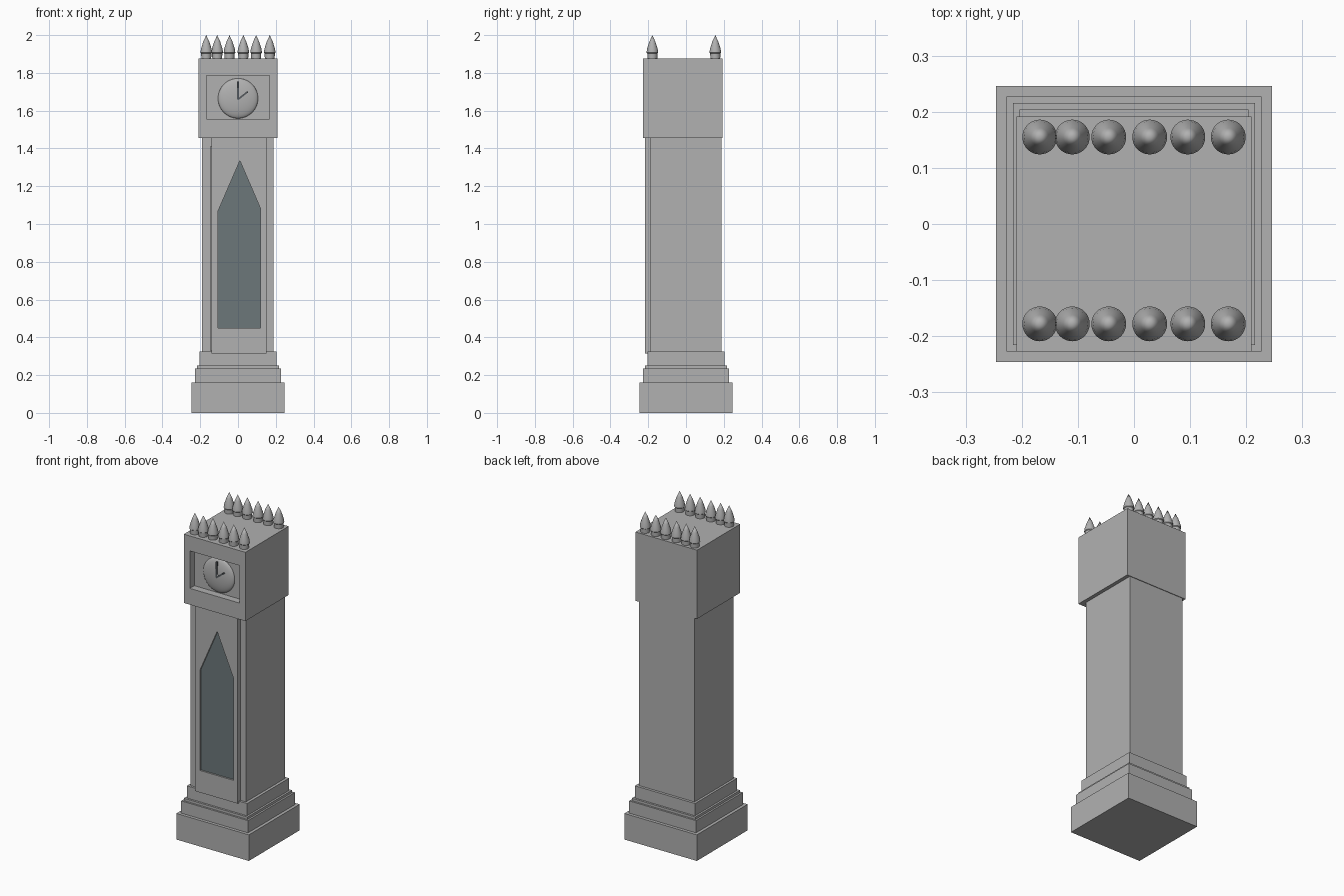
import bpy, bmesh, math
from mathutils import Matrix

cube = bpy.data.objects.get("Cube")
if cube:
    bpy.data.objects.remove(cube, do_unlink=True)


def material(name, color):
    m = bpy.data.materials.new(name)
    m.use_nodes = True
    m.diffuse_color = (*color, 1)
    bsdf = next(n for n in m.node_tree.nodes if n.type == 'BSDF_PRINCIPLED')
    bsdf.inputs["Base Color"].default_value = (*color, 1)
    return m


stone = material("grey stone", (0.44, 0.44, 0.44))
glass = material("slate glass", (0.15, 0.185, 0.195))
dark = material("dark metal", (0.09, 0.10, 0.11))


def finish(name, bm, mat, smooth=False):
    bmesh.ops.recalc_face_normals(bm, faces=bm.faces)
    mesh = bpy.data.meshes.new(name)
    bm.to_mesh(mesh)
    bm.free()
    mesh.materials.append(mat)
    obj = bpy.data.objects.new(name, mesh)
    bpy.context.collection.objects.link(obj)
    if smooth:
        select(obj)
        bpy.ops.object.shade_smooth_by_angle(angle=math.radians(40))
    return obj


def select(obj):
    bpy.ops.object.select_all(action='DESELECT')
    obj.select_set(True)
    bpy.context.view_layer.objects.active = obj


def prism(name, outline, y0, y1, mat):
    """Extrude an x-z outline from y0 to y1."""
    bm = bmesh.new()
    face = bm.faces.new([bm.verts.new((x, y0, z)) for x, z in outline])
    ext = bmesh.ops.extrude_face_region(bm, geom=[face])
    verts = [g for g in ext["geom"] if isinstance(g, bmesh.types.BMVert)]
    bmesh.ops.translate(bm, verts=verts, vec=(0, y1 - y0, 0))
    return finish(name, bm, mat)


def box(name, x0, x1, y0, y1, z0, z1, mat=stone):
    return prism(name, [(x0, z0), (x1, z0), (x1, z1), (x0, z1)], y0, y1, mat)


def carve(obj, cutter):
    mod = obj.modifiers.new("recess", 'BOOLEAN')
    mod.operation = 'DIFFERENCE'
    mod.solver = 'EXACT'
    mod.object = cutter
    select(obj)
    bpy.ops.object.modifier_apply(modifier=mod.name)
    bpy.data.objects.remove(cutter, do_unlink=True)


# Stepped plinth
for name, r, z0, z1 in [("plinth_base", 0.246, 0, 0.16),
                        ("plinth_step", 0.227, 0.16, 0.235),
                        ("plinth_ledge", 0.216, 0.235, 0.25),
                        ("plinth_top", 0.204, 0.25, 0.325)]:
    box(name, -r, r, -r, r, z0, z1)

# Shaft with raised front panel
box("shaft", -0.19, 0.187, -0.19, 0.188, 0.325, 1.455)
window = [(-0.105, 0.45), (0.12, 0.45), (0.12, 1.08), (0.01, 1.335), (-0.105, 1.07)]
panel = box("front_panel", -0.14, 0.15, -0.217, -0.189, 0.315, 1.455)
carve(panel, prism("window_cutter", window, -0.25, -0.15, stone))
prism("window_glass", window, -0.207, -0.189, glass)
box("panel_edge", -0.148, -0.14, -0.203, -0.189, 0.33, 1.41)

# Clock head with recessed dial panel
head = box("clock_head", -0.209, 0.209, -0.227, 0.192, 1.455, 1.877)
carve(head, box("dial_cutter", -0.168, 0.168, -0.3, -0.183, 1.555, 1.785))

# Domed dial
bm = bmesh.new()
bmesh.ops.create_uvsphere(bm, u_segments=48, v_segments=24, radius=1)
bmesh.ops.transform(bm, verts=bm.verts, matrix=Matrix.Translation((0, -0.183, 1.665))
                    @ Matrix.Diagonal((0.106, 0.025, 0.106, 1))
                    @ Matrix.Rotation(math.pi / 2, 4, 'X'))
finish("clock_dial", bm, stone, True)

# Hands
for name, length, angle in [("minute_hand", 0.095, 0), ("hour_hand", 0.065, 52)]:
    bm = bmesh.new()
    bmesh.ops.create_cube(bm, size=1)
    bmesh.ops.transform(bm, verts=bm.verts, matrix=Matrix.Translation((0, -0.206, 1.66))
                        @ Matrix.Rotation(math.radians(angle), 4, 'Y')
                        @ Matrix.Diagonal((0.009, 0.012, length, 1))
                        @ Matrix.Translation((0, 0, 0.5)))
    finish(name, bm, dark)

# Two rows of pointed finials
profile = [(0, 1.872), (0.026, 1.872), (0.027, 1.903), (0.031, 1.907),
           (0.028, 1.928), (0.016, 1.965), (0, 2.0)]
for row, y in [("front", -0.178), ("back", 0.155)]:
    for i, x in enumerate([-0.168, -0.11, -0.045, 0.028, 0.096, 0.168]):
        bm = bmesh.new()
        verts = [bm.verts.new((x + r, y, z)) for r, z in profile]
        edges = [bm.edges.new(p) for p in zip(verts, verts[1:])]
        bmesh.ops.spin(bm, geom=verts + edges, cent=(x, y, 0), axis=(0, 0, 1),
                       angle=2 * math.pi, steps=32)
        bmesh.ops.remove_doubles(bm, verts=bm.verts, dist=0.0001)
        finish(f"{row}_finial_{i + 1}", bm, stone, True)
